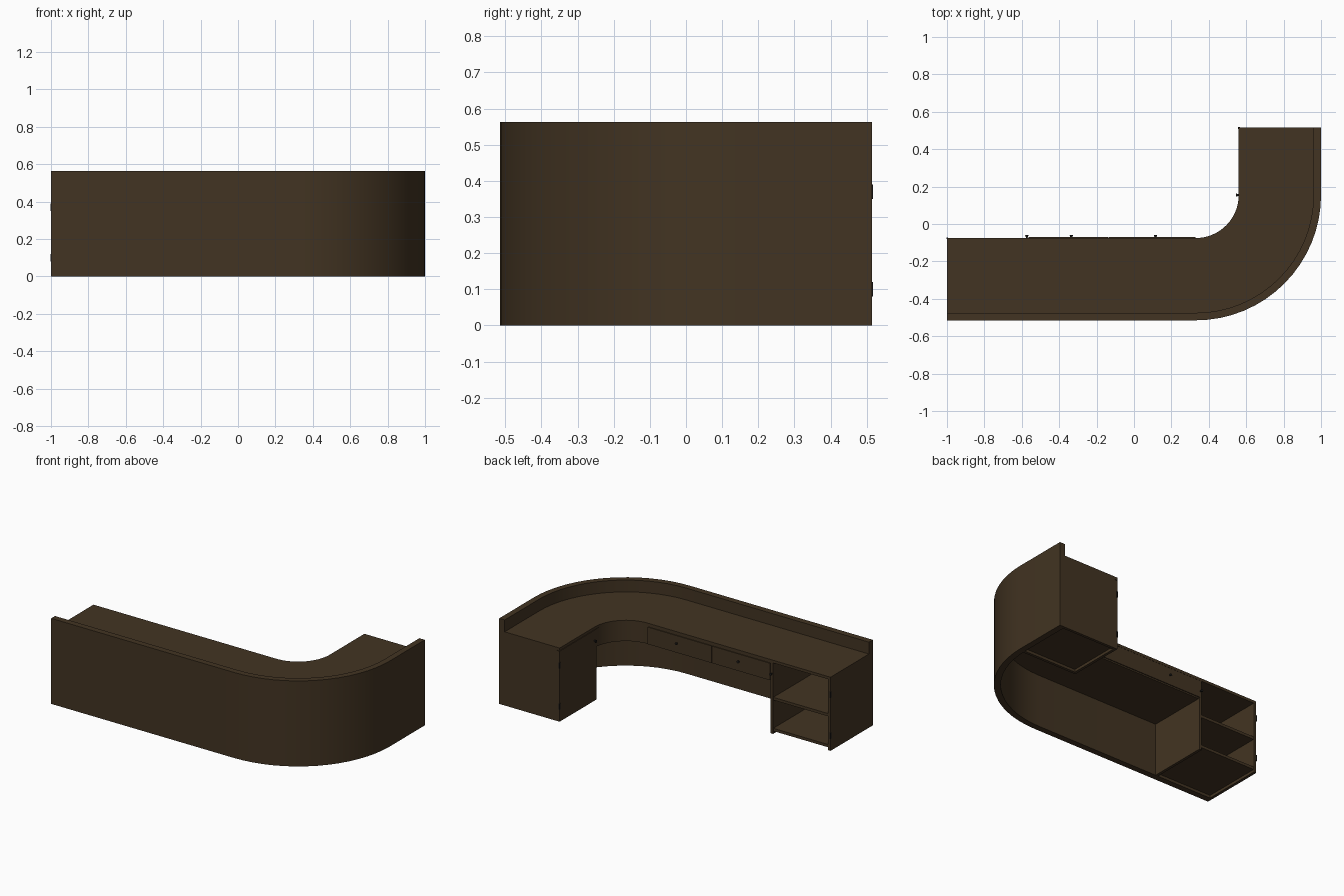
import bpy, bmesh, math
from mathutils import Vector

cube = bpy.data.objects.get("Cube")
if cube:
    bpy.data.objects.remove(cube, do_unlink=True)


def material(name, color):
    m = bpy.data.materials.new(name)
    m.use_nodes = True
    m.diffuse_color = color
    m.node_tree.nodes["Principled BSDF"].inputs["Base Color"].default_value = color
    return m


wood = material("dark_brown_wood", (0.055, 0.034, 0.016, 1))
metal = material("black_metal", (0.012, 0.011, 0.01, 1))

# Main dimensions: every curved part shares one corner centre
CX, CY = 0.33, 0.155
R_IN, R_TOP, R_OUT = 0.23, 0.63, 0.67
END_X, END_Y = -1.0, 0.515
BACK = CY - R_IN                # back edge of the long run
SIDE = CX + R_IN                # inner edge of the short leg
FRONT = CY - R_TOP              # inside of the front panel
OUTER = CX + R_TOP              # inside of the leg's outer panel
TOP_Z, UNDER_Z, HEIGHT = 0.485, 0.467, 0.563
BOARD = 0.018
PED_X, PED_Y = -0.564, 0.13     # inner faces of the two pedestals
STEPS = 16


def finish(name, bm, mat, smooth=False):
    bmesh.ops.recalc_face_normals(bm, faces=bm.faces)
    me = bpy.data.meshes.new(name)
    bm.to_mesh(me)
    bm.free()
    ob = bpy.data.objects.new(name, me)
    bpy.context.collection.objects.link(ob)
    me.materials.append(mat)
    if smooth:
        bpy.ops.object.select_all(action='DESELECT')
        ob.select_set(True)
        bpy.context.view_layer.objects.active = ob
        bpy.ops.object.shade_smooth_by_angle(angle=math.radians(30))
    return ob


def path(r, x0, y1):
    pts = [(x0, CY - r)]
    for i in range(STEPS + 1):
        a = math.pi / 2 * (i / STEPS - 1)
        pts.append((CX + r * math.cos(a), CY + r * math.sin(a)))
    if y1 > CY:
        pts.append((CX + r, y1))
    return pts


def sweep(name, r0, r1, z0, z1, x0=END_X, y1=END_Y):
    """Straight run, rounded corner and short leg between two radii."""
    bm = bmesh.new()
    rings = []
    for a, b in zip(path(r0, x0, y1), path(r1, x0, y1)):
        rings.append([bm.verts.new((*p, z)) for p, z in
                      ((a, z0), (b, z0), (b, z1), (a, z1))])
    for p, q in zip(rings, rings[1:]):
        for i in range(4):
            j = (i + 1) % 4
            bm.faces.new((p[i], p[j], q[j], q[i]))
    bm.faces.new(rings[0])
    bm.faces.new(rings[-1])
    return finish(name, bm, wood, True)


def box(name, lo, hi, mat=wood):
    bm = bmesh.new()
    bmesh.ops.create_cube(bm, size=1)
    lo, hi = Vector(lo), Vector(hi)
    for v in bm.verts:
        v.co = (lo + hi) / 2 + v.co * (hi - lo)
    return finish(name, bm, mat)


def knob(name, pos, direction):
    bm = bmesh.new()
    bmesh.ops.create_cone(bm, cap_ends=True, segments=12, radius1=0.004,
                          radius2=0.009, depth=0.015)
    d = Vector(direction)
    rot = d.to_track_quat('Z', 'Y')
    for v in bm.verts:
        v.co = rot @ v.co + Vector(pos) + d * 0.0075
    return finish(name, bm, metal, True)


# Curved shell, worktop and the drawer case below it
sweep("front_panel", R_TOP, R_OUT, 0, HEIGHT)
sweep("worktop", R_IN, R_TOP, UNDER_Z, TOP_Z)
sweep("drawer_case", R_IN + 0.006, R_TOP, 0.345, UNDER_Z, PED_X, CY)
box("curved_apron_end", (SIDE + 0.006, PED_Y, 0.345), (OUTER, CY, UNDER_Z))

# Drawer fronts along the long run
drawers = ((PED_X, -0.14), (-0.137, CX))
for i, (a, b) in enumerate(drawers, 1):
    box(f"drawer_front_{i}", (a, BACK, 0.35), (b, BACK + 0.0055, 0.462))
    knob(f"drawer_knob_{i}", (a + 0.54 * (b - a), BACK, 0.413), (0, 1, 0))

# Open shelf pedestal at the end of the long run
for name, x in (("shelf_outer_side", END_X), ("shelf_inner_side", PED_X - BOARD)):
    box(name, (x, FRONT, 0), (x + BOARD, BACK, UNDER_Z))
for name, z in (("shelf_floor", 0.018), ("middle_shelf", 0.222)):
    box(name, (END_X + BOARD, FRONT, z), (PED_X - BOARD, BACK - 0.002, z + BOARD))
knob("shelf_knob", (PED_X - BOARD / 2, BACK, 0.395), (0, 1, 0))

# Closed cupboard pedestal at the end of the short leg
for name, y in (("cupboard_inner_side", PED_Y), ("cupboard_end_side", END_Y - BOARD)):
    box(name, (SIDE + BOARD, y, 0), (OUTER, y + BOARD, UNDER_Z))
box("cupboard_floor", (SIDE + BOARD, PED_Y + BOARD, 0.018),
    (OUTER, END_Y - BOARD, 0.036))
box("cupboard_door", (SIDE, PED_Y, 0), (SIDE + BOARD, END_Y, UNDER_Z - 0.003))
knob("cupboard_knob", (SIDE, 0.155, 0.395), (-1, 0, 0))

# Hinge plates on the two end faces
for i, z in enumerate((0.08, 0.35), 1):
    box(f"cupboard_hinge_{i}", (SIDE - 0.003, END_Y - 0.006, z),
        (SIDE + 0.006, END_Y + 0.003, z + 0.04), metal)
    box(f"shelf_hinge_{i}", (END_X - 0.003, BACK - 0.006, z),
        (END_X + 0.006, BACK + 0.003, z + 0.04), metal)
